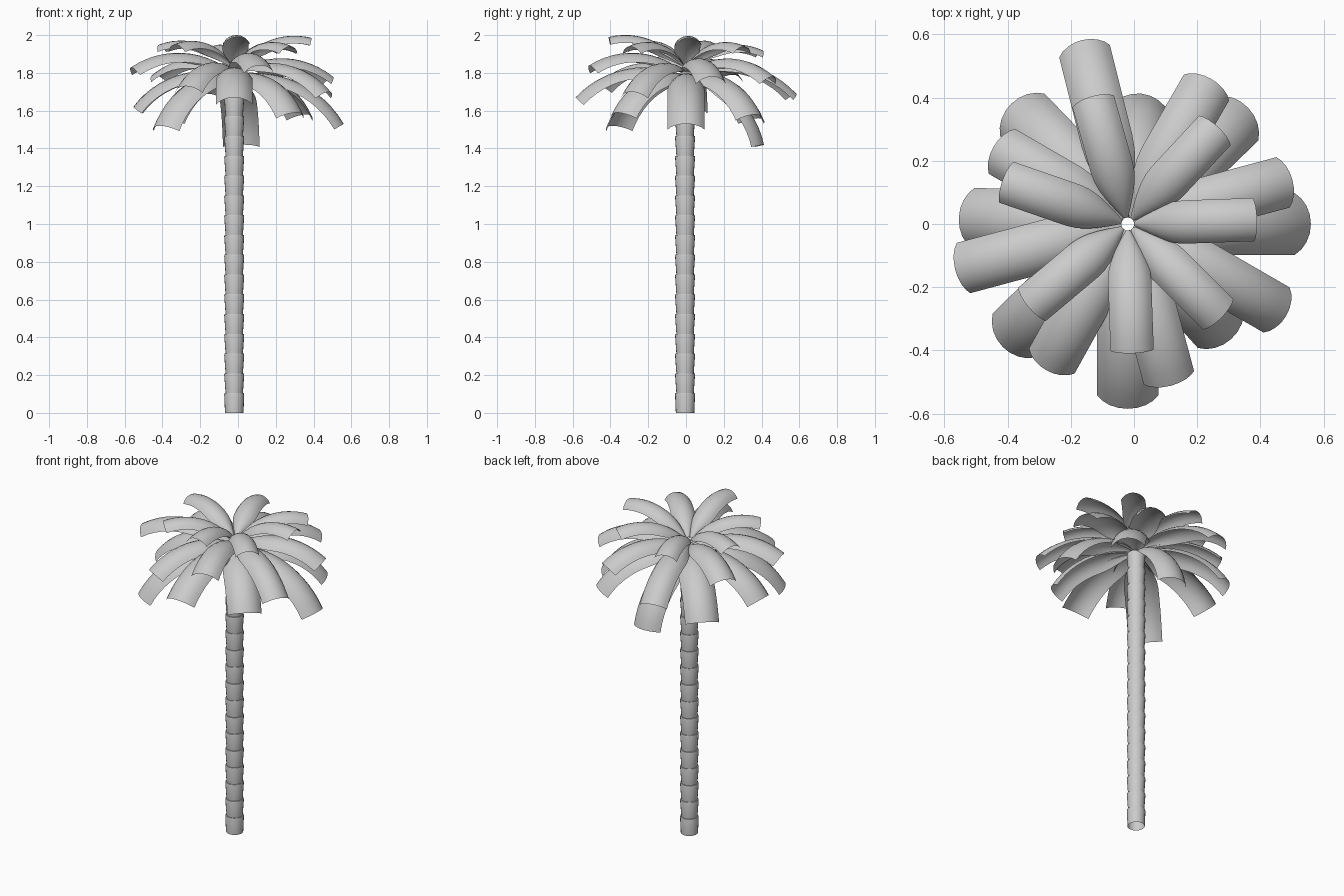
import bpy, bmesh
from math import sin, cos, radians, atan2, hypot
from mathutils import Vector

if "Cube" in bpy.data.objects:
    bpy.data.objects.remove(bpy.data.objects["Cube"])

CX, CY = -0.02, -0.005


def finish(bm, name):
    me = bpy.data.meshes.new(name)
    bm.to_mesh(me)
    bm.free()
    ob = bpy.data.objects.new(name, me)
    bpy.context.collection.objects.link(ob)
    bpy.context.view_layer.objects.active = ob
    ob.select_set(True)
    bpy.ops.object.shade_smooth_by_angle(angle=radians(35))
    ob.select_set(False)
    return ob


def skin(bm, rows, closed=False):
    vs = [[bm.verts.new(p) for p in row] for row in rows]
    for a, b in zip(vs, vs[1:]):
        n = len(a)
        for i in range(n if closed else n - 1):
            j = (i + 1) % n
            bm.faces.new((a[i], a[j], b[j], b[i]))


# Trunk: open stack of flared rings, each narrow at the bottom
def trunk(segments=17, pitch=0.1047, sides=20):
    bm = bmesh.new()
    rows = []
    for k in range(segments):
        for r, z in ((0.046, k * pitch), (0.053, (k + 0.93) * pitch),
                     (0.051, (k + 1) * pitch)):
            r = 0.049 if z == 0 else r
            rows.append([Vector((CX + r * cos(a), CY + r * sin(a), z))
                         for a in (radians(360 * i / sides) for i in range(sides))])
    skin(bm, rows, closed=True)
    finish(bm, "trunk")


# Frond: arched strip swept along a drooping circular arc
def frond(name, angle, reach, tip_z, base_z, width, bend=70, steps=12, cuts=8):
    bm = bmesh.new()
    start = 0.02
    dr, dz = reach - start, tip_z - base_z
    chord, pitch = hypot(dr, dz), atan2(dz, dr)
    b = radians(bend)
    radius = chord / (2 * sin(b / 2))
    t0 = pitch + b / 2
    az = radians(angle)
    out, side = Vector((cos(az), sin(az), 0)), Vector((-sin(az), cos(az), 0))
    half = radians(62)
    rows = []
    for i in range(steps + 1):
        f = i / steps
        t = t0 - b * f
        r = start + radius * (sin(t0) - sin(t))
        z = base_z + radius * (cos(t) - cos(t0))
        normal = out * -sin(t) + Vector((0, 0, cos(t)))
        grow = min(1, f / 0.42)
        w = width * (0.14 + 0.86 * sin(grow * 1.5708))
        cr = w / 2 / sin(half)
        spine = Vector((CX, 0, z)) + out * r
        rows.append([spine + side * cr * sin(q) + normal * cr * (cos(q) - 1)
                     for q in (half * (2 * j / cuts - 1) for j in range(cuts + 1))])
    skin(bm, rows)
    finish(bm, name)


# Crown tiers: base height, width, then (direction, reach, tip height) per frond
tiers = {
    "lower_frond": (1.79, 0.195, [
        (0, .58, 1.53), (44, .53, 1.58), (84, .415, 1.42), (134, .53, 1.56),
        (178, .535, 1.62), (224.5, .555, 1.52), (270, .585, 1.67), (312, .49, 1.59)]),
    "middle_frond": (1.81, 0.165, [
        (15, .54, 1.78), (44 + 16, .53, 1.78), (104, .60, 1.69), (150, .49, 1.79),
        (195, .565, 1.83), (241, .53, 1.73), (285, .53, 1.84), (330, .58, 1.70)]),
    "upper_frond": (1.84, 0.137, [
        (2, .41, 1.985), (47, .42, 1.94), (105.7, .42, 1.92), (161, .42, 1.95),
        (220, .41, 1.95), (272, .41, 1.99), (315, .42, 1.94)]),
}

trunk()
for name, (base, width, fronds) in tiers.items():
    for n, (angle, reach, tip) in enumerate(fronds, 1):
        frond(f"{name}_{n}", angle, reach, tip, base, width)
